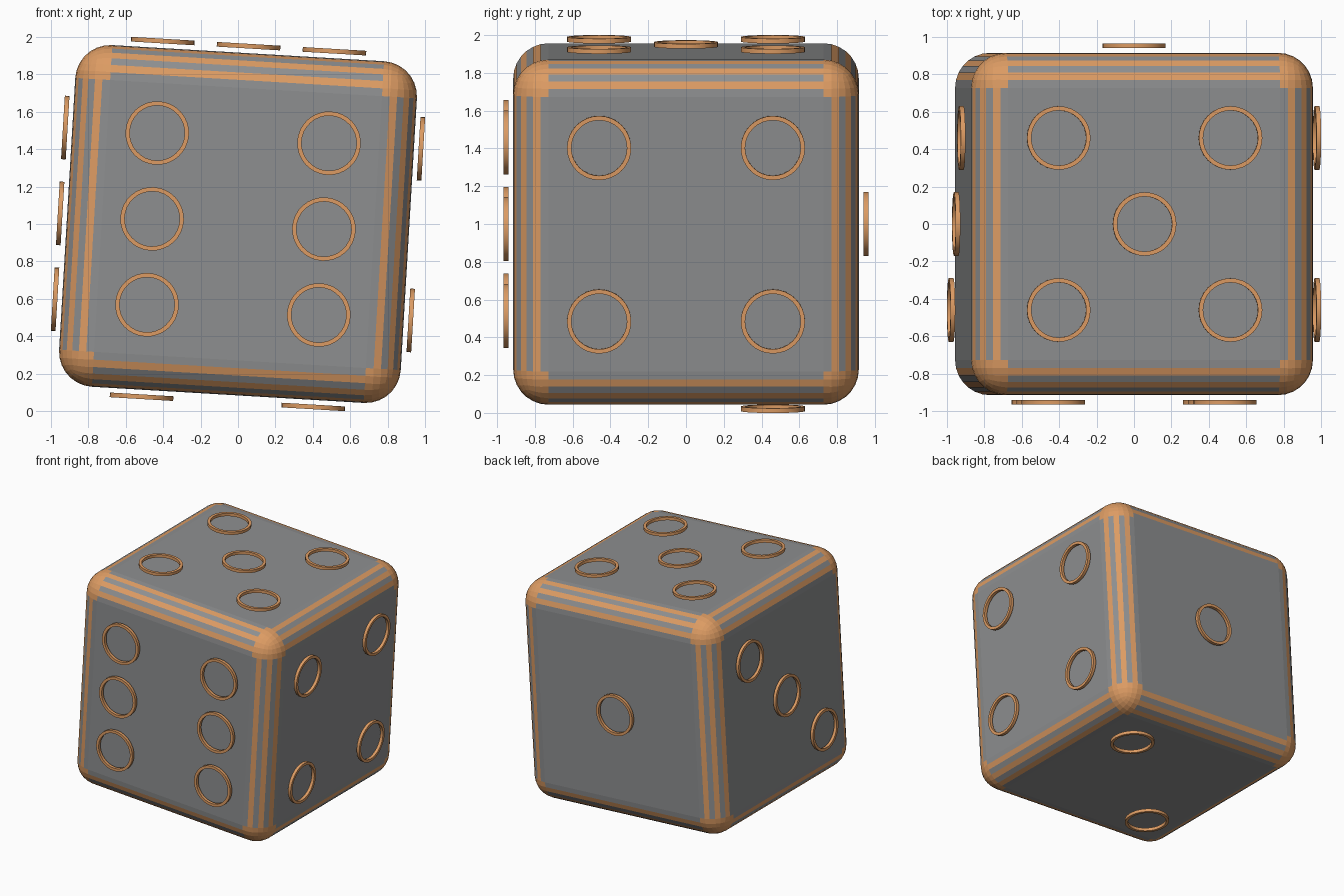
import bpy, bmesh, math
from mathutils import Matrix, Vector

if "Cube" in bpy.data.objects:
    bpy.data.objects.remove(bpy.data.objects["Cube"])

HALF, BEVEL, SEGS = 0.915, 0.187, 7      # die body
OFF, RING_MID, THICK = 0.46, 0.9525, 0.025   # pip layout
R_OUT, R_IN = 0.17, 0.147

def material(name, rgb):
    m = bpy.data.materials.new(name)
    m.diffuse_color = (*rgb, 1)
    m.use_nodes = True
    m.node_tree.nodes["Principled BSDF"].inputs["Base Color"].default_value = m.diffuse_color
    return m

grey = material("grey", (0.27, 0.275, 0.28))
copper = material("copper", (0.72, 0.33, 0.125))

# whole die leans slightly about the y axis
TILT = Matrix.Translation((0, 0, 1)) @ Matrix.Rotation(math.radians(3.4), 4, 'Y')

def finish(bm, name, mats, matrix):
    bmesh.ops.recalc_face_normals(bm, faces=bm.faces)
    me = bpy.data.meshes.new(name)
    bm.to_mesh(me)
    bm.free()
    for m in mats:
        me.materials.append(m)
    ob = bpy.data.objects.new(name, me)
    bpy.context.collection.objects.link(ob)
    ob.matrix_world = matrix
    return ob

# body: rounded cube, alternate bevel strips and all corners in copper
bm = bmesh.new()
bmesh.ops.create_cube(bm, size=2 * HALF)
bmesh.ops.bevel(bm, geom=bm.edges[:], offset=BEVEL, offset_type='OFFSET',
                segments=SEGS, profile=0.5, affect='EDGES')
bm.normal_update()
for f in bm.faces:
    c = f.calc_center_median()
    if all(abs(v) > HALF - BEVEL + 1e-4 for v in c):
        f.material_index = 1
    else:
        n = sorted((abs(v) for v in f.normal), reverse=True)
        strip = int(math.atan2(n[1], n[0]) / (math.pi / 2 / SEGS))
        f.material_index = strip % 2
finish(bm, "die_body", [grey, copper], TILT)

# pips: thin hollow rings floating just off each face
def ring(name, pos, normal, n=32):
    bm = bmesh.new()
    h = THICK / 2
    profile = [(R_OUT, -h), (R_OUT, h), (R_IN, h), (R_IN, -h)]
    rows = [[bm.verts.new((r * math.cos(a), r * math.sin(a), z)) for r, z in profile]
            for a in (2 * math.pi * i / n for i in range(n))]
    for i in range(n):
        p, q = rows[i], rows[(i + 1) % n]
        for j in range(4):
            k = (j + 1) % 4
            f = bm.faces.new((p[j], q[j], q[k], p[k]))
            f.smooth = j in (0, 2)
    for e in bm.edges:
        if len(e.link_faces) == 2 and e.calc_face_angle(0) > 0.6:
            e.smooth = False
    rot = Vector(normal).to_track_quat('Z', 'Y').to_matrix().to_4x4()
    finish(bm, name, [copper], TILT @ Matrix.Translation(pos) @ rot)

four = [(-1, -1), (1, -1), (-1, 1), (1, 1)]
faces = {   # name: (axis, side, pips in the other two axes)
    "front": (1, -1, four + [(-1, 0), (1, 0)]) ,
    "right": (0, 1, four),
    "top": (2, 1, four + [(0, 0)]),
    "back": (1, 1, [(0, 0)]),
    "left": (0, -1, [(-1, -1), (0, 0), (1, 1)]),
    "bottom": (2, -1, [(-1, -1), (1, 1)]),
}
# front columns run along z, so its middle pips sit at z = 0
for name, (axis, side, pips) in faces.items():
    others = [a for a in range(3) if a != axis]
    normal = [0, 0, 0]
    normal[axis] = side
    for i, uv in enumerate(pips):
        pos = [0, 0, 0]
        pos[axis] = side * RING_MID
        for a, v in zip(others, uv):
            pos[a] = v * OFF
        ring(f"{name}_pip_{i + 1}", pos, normal)
